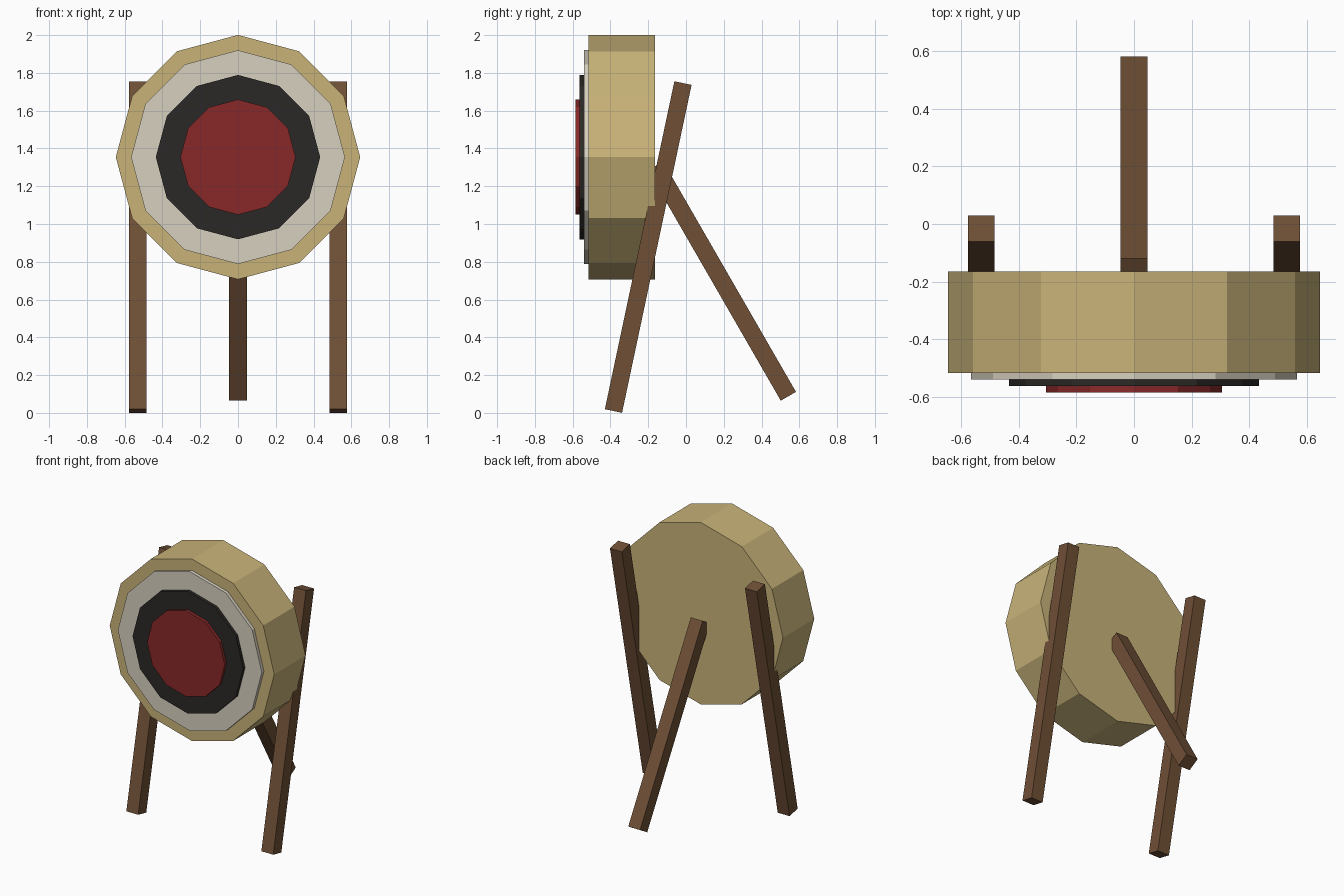
import bpy
from math import radians, pi, atan2
from mathutils import Vector

if "Cube" in bpy.data.objects:
    bpy.data.objects.remove(bpy.data.objects["Cube"])


def material(name, rgb):
    m = bpy.data.materials.new(name)
    m.diffuse_color = (*rgb, 1)
    m.use_nodes = True
    m.node_tree.nodes["Principled BSDF"].inputs["Base Color"].default_value = m.diffuse_color
    return m


straw = material("straw", (0.58, 0.45, 0.19))
white = material("white", (0.68, 0.63, 0.53))
black = material("black", (0.024, 0.022, 0.019))
red = material("red", (0.25, 0.022, 0.022))
wood = material("wood", (0.16, 0.08, 0.037))


def disc(name, radius, y0, y1, mat):
    """Twelve-sided disc facing -y with a corner at the top."""
    bpy.ops.mesh.primitive_cylinder_add(
        vertices=12, radius=radius, depth=y1 - y0,
        location=(0, (y0 + y1) / 2, 1.354), rotation=(pi / 2, 0, 0))
    ob = bpy.context.object
    ob.name = name
    ob.data.materials.append(mat)


def beam(name, x, bottom, top, width=0.093):
    """Square beam between two (y, z) points."""
    a, b = Vector((x, *bottom)), Vector((x, *top))
    d = b - a
    bpy.ops.mesh.primitive_cube_add(size=1, location=(a + b) / 2,
                                    rotation=(atan2(-d.y, d.z), 0, 0))
    ob = bpy.context.object
    ob.name = name
    ob.scale = (width, width, d.length)
    ob.data.materials.append(wood)


# Straw butt and stacked target rings
disc("straw_butt", 0.647, -0.517, -0.165, straw)
disc("white_ring", 0.566, -0.541, -0.517, white)
disc("black_ring", 0.435, -0.563, -0.541, black)
disc("red_bullseye", 0.305, -0.585, -0.563, red)

# Tripod stand
for side, x in (("left", -0.531), ("right", 0.531)):
    beam("front_leg_" + side, x, (-0.384, 0.01), (-0.016, 1.746))
beam("back_leg", 0, (0.542, 0.088), (-0.161, 1.307))
